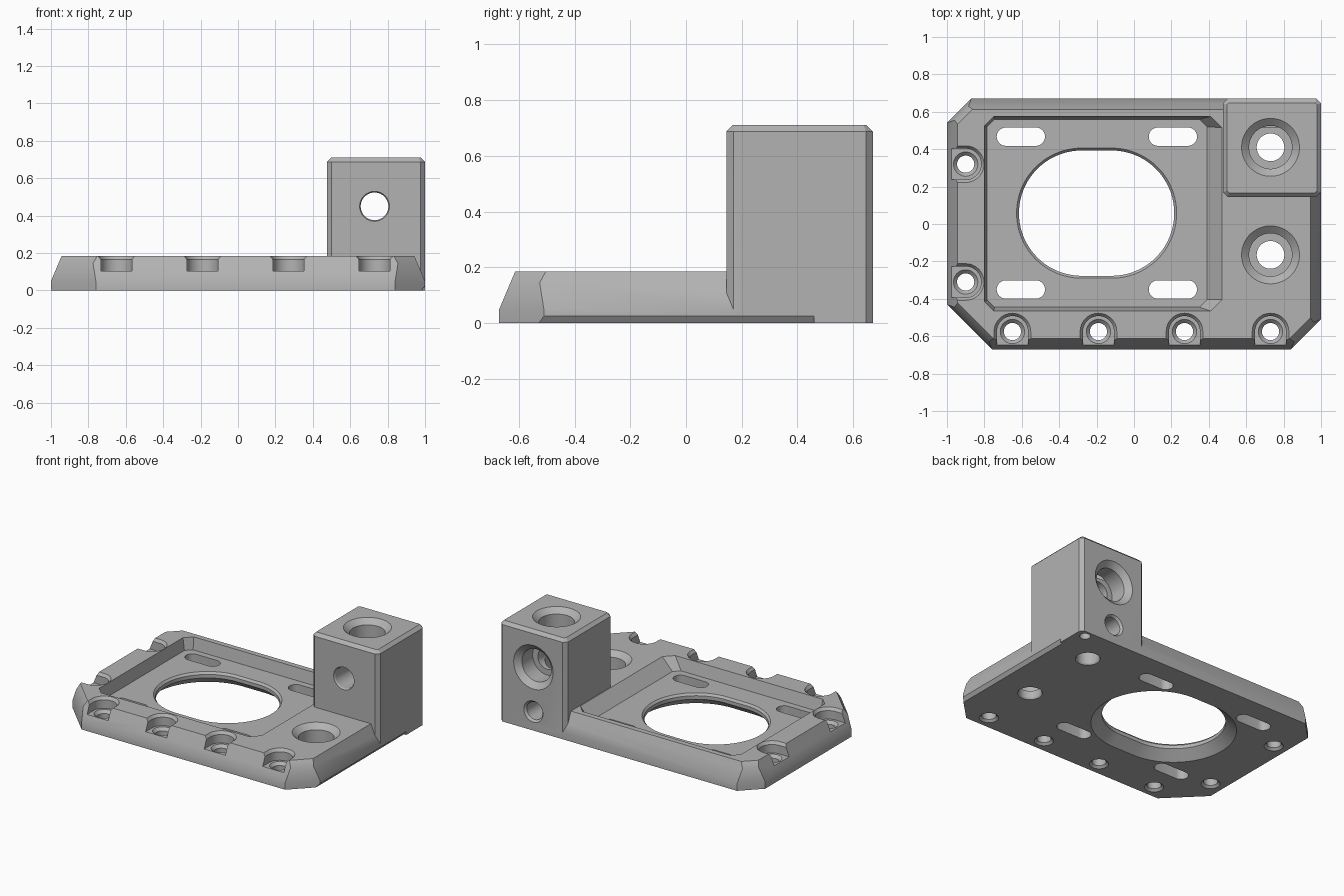
import bpy, bmesh
from math import sin, cos, pi, radians
from mathutils import Matrix, Vector

if "Cube" in bpy.data.objects:
    bpy.data.objects.remove(bpy.data.objects["Cube"])

GREY = (0.45, 0.45, 0.45, 1)
mat = bpy.data.materials.new("machined grey")
mat.use_nodes = True
mat.diffuse_color = GREY
mat.node_tree.nodes["Principled BSDF"].inputs["Base Color"].default_value = GREY


def loft(name, sections, matrix=Matrix()):
    """Closed solid through a stack of (height, outline) sections."""
    bm = bmesh.new()
    rings = [[bm.verts.new((x, y, z)) for x, y in outline] for z, outline in sections]
    n = len(rings[0])
    for low, high in zip(rings, rings[1:]):
        for i in range(n):
            j = (i + 1) % n
            bm.faces.new((low[i], low[j], high[j], high[i]))
    bm.faces.new(rings[0][::-1])
    bm.faces.new(rings[-1])
    bmesh.ops.recalc_face_normals(bm, faces=bm.faces)
    bm.transform(matrix)
    mesh = bpy.data.meshes.new(name)
    bm.to_mesh(mesh)
    bm.free()
    mesh.materials.append(mat)
    obj = bpy.data.objects.new(name, mesh)
    bpy.context.collection.objects.link(obj)
    return obj


def octagon(x0, x1, y0, y1, fl, fr, br, bl):
    """Rectangle with a cut of its own size at each corner."""
    return [(x0 + fl, y0), (x1 - fr, y0), (x1, y0 + fr), (x1, y1 - br),
            (x1 - br, y1), (x0 + bl, y1), (x0, y1 - bl), (x0, y0 + fl)]


def stadium(r, half=0.0, n=48):
    """Circle, stretched along x when half is above zero."""
    pts = []
    for i in range(n):
        a = 2 * pi * (i + 0.5) / n - pi / 2
        pts.append((r * cos(a) + (half if cos(a) > 0 else -half), r * sin(a)))
    return pts


def at(x, y, z=0):
    return Matrix.Translation(Vector((x, y, z)))


def plate_outline(inset, corner):
    cuts = [c - corner for c in (0.24, 0.16, 0.06, 0.13)]
    return octagon(-1 + inset, 1 - inset, -0.67 + inset, 0.67 - inset, *cuts)


# Sloped plate and the tall block in its corner
plate = loft("base_plate", [(0, plate_outline(0, 0)), (0.05, plate_outline(0, 0)),
                            (0.145, plate_outline(0.04, 0.055)),
                            (0.185, plate_outline(0.057, 0.05))])
c = 0.025
block = loft("corner_block", [
    (0, octagon(0.475, 1, 0.145, 0.67, c, c, c, c)),
    (0.688, octagon(0.475, 1, 0.145, 0.67, c, c, c, c)),
    (0.71, octagon(0.497, 0.978, 0.167, 0.648, *[0.01] * 4))])

cutters = []


def cut(name, sections, matrix=Matrix()):
    cutters.append(loft(name, sections, matrix))


# Shallow pocket with a ramp on its right-hand end
cut("pocket_cutter", [
    (0.1, octagon(-0.785, 0.39, -0.445, 0.56, 0.04, 0.04, 0.04, 0.04)),
    (0.185, octagon(-0.8, 0.47, -0.465, 0.575, 0.05, 0.06, 0.06, 0.05)),
    (0.25, octagon(-0.8, 0.47, -0.465, 0.575, 0.05, 0.06, 0.06, 0.05))])

# Large window, flared underneath
window = [(-0.05, 0.405), (0, 0.405), (0.06, 0.335), (0.085, 0.335), (0.1, 0.348), (0.2, 0.348)]
cut("window_cutter", [(z, stadium(r, 0.08, 96)) for z, r in window], at(-0.2, 0.058))

# Four slots in the pocket floor
for x in (-0.605, 0.208):
    for y in (-0.35, 0.467):
        cut("slot_cutter", [(-0.05, stadium(0.049, 0.08)), (0.2, stadium(0.049, 0.08))], at(x, y))


def notch(r):
    """Half circle opening towards -y."""
    arc = [(r * cos(a), r * sin(a)) for a in [pi * i / 24 for i in range(25)]]
    return arc + [(-r, -0.3), (r, -0.3)]


# Screw holes in notches along the front and the right-hand edge
spots = [(x, -0.575, 0) for x in (-0.65, -0.19, 0.27, 0.73)]
spots += [(-0.9, y, -90) for y in (-0.31, 0.32)]
for x, y, turn in spots:
    place = at(x, y) @ Matrix.Rotation(radians(turn), 4, "Z")
    cut("notch_cutter", [(0.105, notch(0.083)), (0.165, notch(0.083)),
                         (0.185, notch(0.098)), (0.3, notch(0.098))], place)
    screw = [(-0.05, 0.062), (0, 0.062), (0.015, 0.046), (0.085, 0.046),
             (0.105, 0.065), (0.12, 0.065)]
    cut("screw_hole_cutter", [(z, stadium(r)) for z, r in screw], place)


def bore(name, bottom, floor, top, matrix):
    """Stepped through-hole with a wide chamfered mouth."""
    profile = [(bottom - 0.05, 0.08), (bottom, 0.08), (bottom + 0.01, 0.074), (floor, 0.074),
               (floor, 0.115), (top - 0.035, 0.115), (top, 0.155), (top + 0.05, 0.155)]
    cut(name, [(z, stadium(r)) for z, r in profile], matrix)


# Stepped bores through the plate, down the block and through its back
to_back = Matrix.Rotation(radians(-90), 4, "X")
bore("plate_bore_cutter", 0, 0.06, 0.185, at(0.73, -0.165))
bore("block_top_bore_cutter", 0, 0.55, 0.71, at(0.73, 0.41))
bore("block_back_bore_cutter", 0.145, 0.515, 0.67, at(0.73, 0, 0.45) @ to_back)

# Blind holes in the back and the underside of the block
cut("back_pin_cutter", [(0.4, stadium(0.062)), (0.655, stadium(0.062)),
                        (0.67, stadium(0.075)), (0.75, stadium(0.075))],
    at(0.73, 0, 0.135) @ to_back)
cut("underside_pin_cutter", [(-0.05, stadium(0.035)), (0.12, stadium(0.035))], at(0.93, 0.62))

# Undercut along the lower left-hand edge
cut("undercut_cutter", [(-0.01, octagon(0.975, 1.1, -0.75, 0.46, *[0.001] * 4)),
                        (0.025, octagon(1.0, 1.1, -0.75, 0.46, *[0.001] * 4))])

# Join the solids, then remove every cutter
for tool in [block] + cutters:
    mod = plate.modifiers.new(tool.name, "BOOLEAN")
    mod.operation = "UNION" if tool is block else "DIFFERENCE"
    mod.solver = "EXACT"
    mod.object = tool
    tool.hide_render = True

bpy.ops.object.select_all(action="DESELECT")
plate.select_set(True)
bpy.context.view_layer.objects.active = plate
bpy.ops.object.convert(target="MESH")
for tool in [block] + cutters:
    bpy.data.objects.remove(tool)
plate.name = "mounting_bracket"
bpy.ops.object.shade_smooth_by_angle(angle=radians(25))
